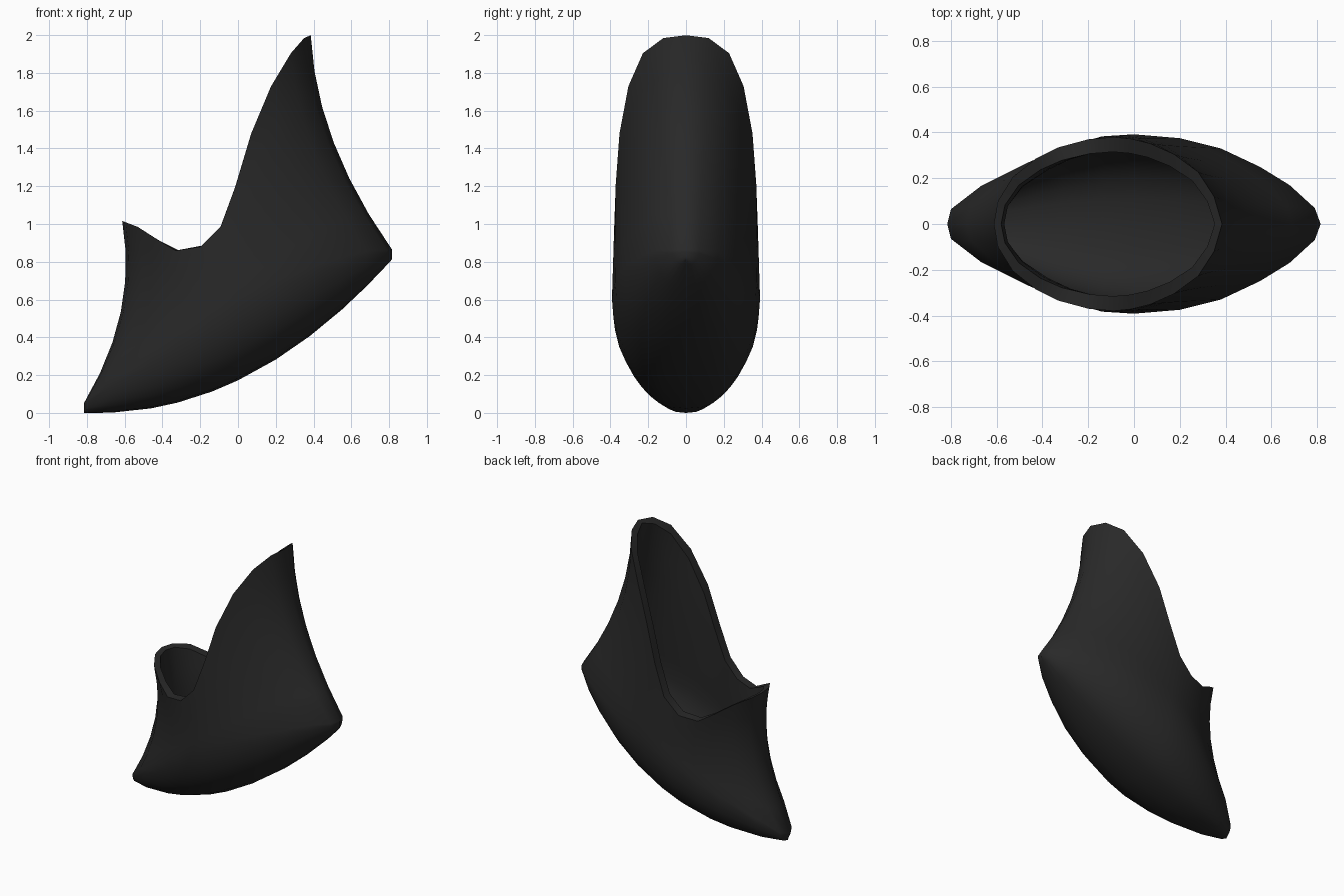
import bpy, bmesh, math
from mathutils import Vector

if "Cube" in bpy.data.objects:
    bpy.data.objects.remove(bpy.data.objects["Cube"])

# half outline of the opening rim (right tip to left tip)
RIM = [(.385, 0, 2), (.35, .12, 1.985), (.28, .228, 1.905), (.175, .305, 1.73),
       (.07, .352, 1.48), (-.01, .372, 1.21), (-.09, .38, .99), (-.20, .37, .88),
       (-.33, .335, .86), (-.43, .285, .92), (-.53, .205, .985), (-.595, .10, 1.01),
       (-.613, 0, 1.017)]
# half outline of the widest, boat-like lower ring (x, y)
HULL = [(.816, 0), (.79, .07), (.68, .17), (.55, .25), (.38, .33), (.2, .375),
        (0, .392), (-.14, .383), (-.32, .33), (-.46, .27), (-.67, .165),
        (-.80, .065), (-.816, 0)]


def keel(x):
    u = x + .75
    return .285 * u * u + .03 * abs(u) ** 3


def rim_height(x):
    for (x0, _, z0), (x1, _, z1) in zip(RIM, RIM[1:]):
        if x1 <= x <= x0:
            return z0 + (z1 - z0) * (x0 - x) / (x0 - x1)


def shell_rows(inner):
    """Rows of points from the rim down to the keel line."""
    sx, sy, lift, bend = (.965, .87, .055, .22) if inner else (1, 1, 0, .23)
    rows = []
    rim, ring = [], []
    for (x, y, z), (hx, hy) in zip(RIM, HULL):
        if inner:
            x, y = -.115 + (x + .115) * .935, y * .83
            z = rim_height(x)
        rim.append(Vector((x, y, z)))
        ring.append(Vector((hx * sx, hy * sy,
                            keel(hx * sx) + max(1.1 * hy * sy, .05) + lift)))
    for k in range(7):                       # concave wall
        t = k / 6
        row = []
        for a, b in zip(rim, ring):
            c = (a + b) / 2 - Vector((bend * b.x, 0, 0))
            row.append(a * (1 - t) ** 2 + c * 2 * t * (1 - t) + b * t * t)
        rows.append(row)
    for k in range(1, 8):                    # full, rounded underside
        ang = k / 7 * math.pi / 2
        rows.append([Vector((p.x, p.y * math.cos(ang) ** .75 if k < 7 else 0,
                             p.z - max(1.1 * p.y, .05) * math.sin(ang))) for p in ring])
    return rows


# hollow vase shell: inner surface, rim band, outer surface
rows = shell_rows(True)[::-1] + shell_rows(False)
bm = bmesh.new()
for side in (1, -1):
    grid = [[bm.verts.new((p.x, p.y * side, p.z)) for p in r] for r in rows]
    for r0, r1 in zip(grid, grid[1:]):
        for i in range(len(r0) - 1):
            q = [r0[i], r0[i + 1], r1[i + 1], r1[i]]
            bm.faces.new(q if side == 1 else q[::-1])
bmesh.ops.remove_doubles(bm, verts=bm.verts, dist=.0004)
bmesh.ops.recalc_face_normals(bm, faces=bm.faces)
low = min(v.co.z for v in bm.verts)
for v in bm.verts:
    v.co.z -= low
mesh = bpy.data.meshes.new("vase_shell")
bm.to_mesh(mesh)
bm.free()
vase = bpy.data.objects.new("vase_shell", mesh)
bpy.context.collection.objects.link(vase)

mat = bpy.data.materials.new("charcoal black")
mat.diffuse_color = (.022, .022, .022, 1)
mat.use_nodes = True
mat.node_tree.nodes["Principled BSDF"].inputs["Base Color"].default_value = mat.diffuse_color
mesh.materials.append(mat)
bpy.context.view_layer.objects.active = vase
vase.select_set(True)
bpy.ops.object.shade_smooth_by_angle(angle=math.radians(50))
